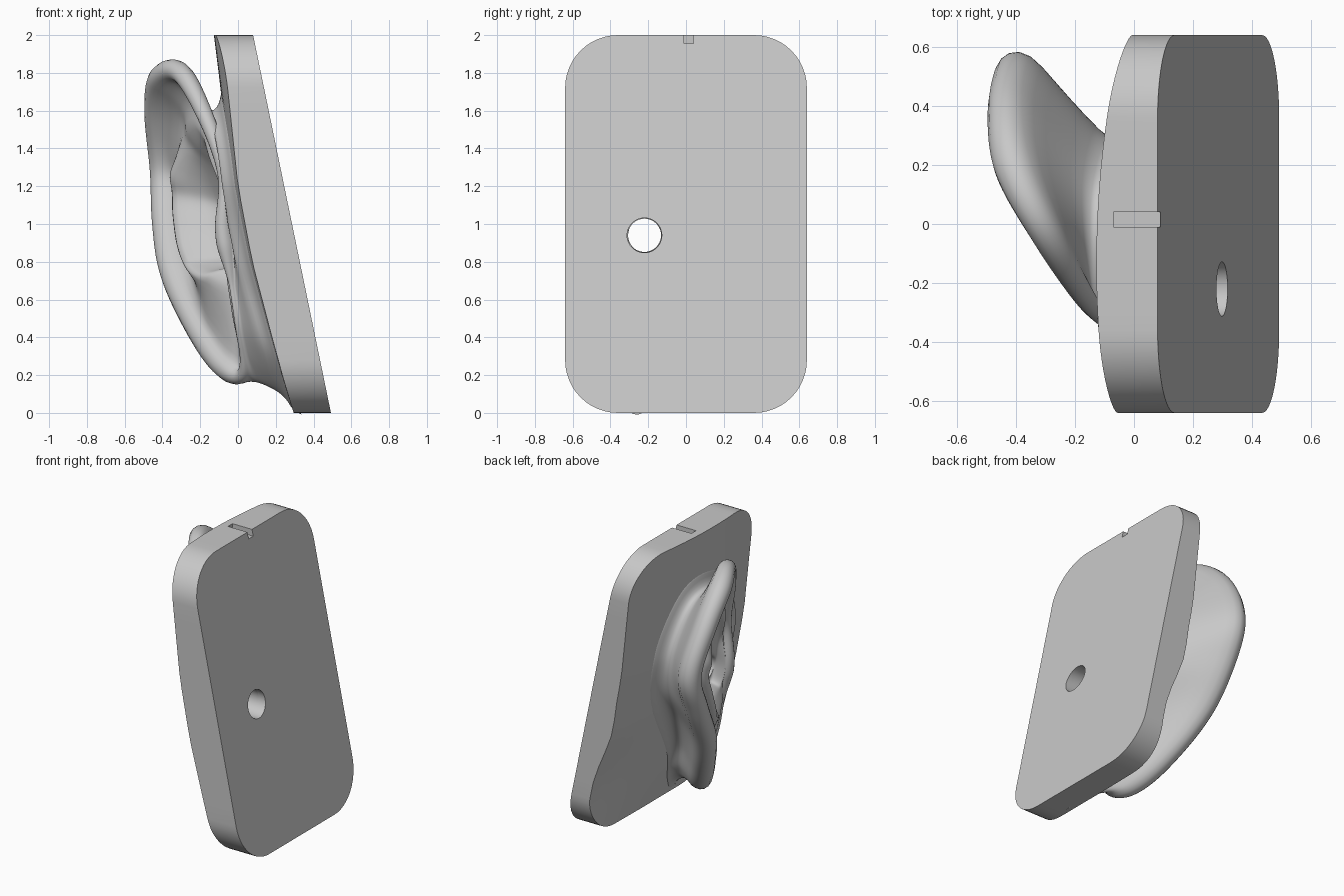
import bpy, bmesh, math
from mathutils import Vector

if "Cube" in bpy.data.objects:
    bpy.data.objects.remove(bpy.data.objects["Cube"])

grey = bpy.data.materials.new("plain grey")
grey.use_nodes = True
grey.diffuse_color = (0.58, 0.58, 0.58, 1)
grey.node_tree.nodes["Principled BSDF"].inputs["Base Color"].default_value = (0.58, 0.58, 0.58, 1)

HALF_W, CORNER = 0.64, 0.28
CANAL = Vector((0, -0.22, 0.94))
EDGE = [(0, 0.295), (0.2, 0.235), (0.4, 0.18), (0.8, 0.075), (1.2, 0), (1.72, -0.055), (2, -0.09)]


def clamp(v):
    return min(1, max(0, v))


def back_x(z):
    return 0.08 + 0.206 * (2 - z)


def face_x(y, z):
    """Bowed side of the slab that carries the ear, hollowed low at the rear."""
    z = min(max(z, 0), 2)
    for (z0, x0), (z1, x1) in zip(EDGE, EDGE[1:]):
        if z <= z1:
            x = x0 + (x1 - x0) * (z - z0) / (z1 - z0)
            break
    s = y / HALF_W
    hollow = 0.07 * max(0, s) ** 2 * math.cos(math.pi / 2 * min(1, abs(z - 0.35) / 0.5)) ** 2
    return x + min(1, z) * (0.025 * (s + 1) - 0.06 * (1 - s * s)) + hollow


def loft(name, rings, cap_start=False, cap_end=False):
    bm = bmesh.new()
    rows = [[bm.verts.new(p) for p in ring] for ring in rings]
    n = len(rows[0])
    for a, b in zip(rows, rows[1:]):
        for i in range(n):
            j = (i + 1) % n
            bm.faces.new((a[i], a[j], b[j], b[i]))
    if cap_start:
        bm.faces.new(rows[0][::-1])
    if cap_end:
        bm.faces.new(rows[-1])
    bmesh.ops.recalc_face_normals(bm, faces=bm.faces)
    mesh = bpy.data.meshes.new(name)
    bm.to_mesh(mesh)
    bm.free()
    obj = bpy.data.objects.new(name, mesh)
    bpy.context.collection.objects.link(obj)
    mesh.materials.append(grey)
    return obj


def activate(obj):
    bpy.ops.object.select_all(action="DESELECT")
    obj.select_set(True)
    bpy.context.view_layer.objects.active = obj


# Slab: rounded rectangle outline, flat on one side and bowed on the other
outline = []
for k, (sy, sz) in enumerate([(1, 1), (-1, 1), (-1, -1), (1, -1)]):
    cy, cz = sy * (HALF_W - CORNER), 1 + sz * (1 - CORNER)
    for i in range(13):
        a = math.pi / 2 * (k + i / 12)
        outline.append((cy + CORNER * math.cos(a), cz + CORNER * math.sin(a)))
    # extra points along the straight edge that follows
    ny, nz = [(-1, 1), (-1, -1), (1, -1), (1, 1)][k]
    py, pz = outline[-1]
    ey = py if k % 2 else ny * (HALF_W - CORNER)
    ez = 1 + nz * (1 - CORNER) if k % 2 else pz
    for i in range(1, 12):
        outline.append((py + (ey - py) * i / 12, pz + (ez - pz) * i / 12))

rings = [[(back_x(z), y, z) for y, z in outline]]
for scale in [1, 0.9, 0.8, 0.65, 0.5, 0.35, 0.2, 0.05]:
    pts = [(y * scale, 1 + (z - 1) * scale) for y, z in outline]
    rings.append([(face_x(y, z), y, z) for y, z in pts])
slab = loft("slab", rings, True, True)


def cut(target, cutter):
    cutter.hide_render = True
    activate(target)
    mod = target.modifiers.new("cut", "BOOLEAN")
    mod.operation = "DIFFERENCE"
    mod.solver = "EXACT"
    mod.object = cutter
    bpy.ops.object.modifier_apply(modifier=mod.name)
    bpy.data.objects.remove(cutter)


# Canal hole and alignment slot
bpy.ops.mesh.primitive_cylinder_add(vertices=48, radius=0.092, depth=2, location=CANAL,
                                    rotation=(0, math.pi / 2, 0))
cut(slab, bpy.context.object)
bpy.ops.mesh.primitive_cube_add(size=1, location=(0.08, 0.015, 2.005))
bpy.context.object.scale = (0.3, 0.05, 0.1)
cut(slab, bpy.context.object)
activate(slab)
bpy.ops.object.shade_smooth_by_angle(angle=math.radians(30))

# Ear guide: rim x, y, z, then the neck that joins it to the slab, y, z
GUIDE = [
    (-0.08, -0.35, 0.97, -0.42, 0.98),
    (-0.07, -0.34, 1.25, -0.42, 1.25),
    (-0.16, -0.25, 1.54, -0.31, 1.48),
    (-0.30, -0.03, 1.80, -0.10, 1.58),
    (-0.41, 0.20, 1.77, 0.08, 1.56),
    (-0.43, 0.40, 1.57, 0.20, 1.42),
    (-0.40, 0.52, 1.28, 0.27, 1.20),
    (-0.39, 0.43, 1.02, 0.23, 0.95),
    (-0.35, 0.28, 0.75, 0.08, 0.70),
    (-0.23, 0.12, 0.48, -0.06, 0.45),
    (-0.08, -0.06, 0.25, -0.14, 0.24),
    (0.03, -0.20, 0.21, -0.25, 0.13),
    (0.00, -0.33, 0.45, -0.43, 0.36),
    (-0.04, -0.35, 0.72, -0.44, 0.70),
]


def spline(t):
    """Closed smooth curve through the guide rows."""
    n = len(GUIDE)
    i, f = int(t) % n, t % 1
    a, b, c, d = (Vector(GUIDE[(i + k) % n]) for k in (-1, 0, 1, 2))
    return b + (c - a) * (f / 2) + (a * 2 - b * 5 + c * 4 - d) * (f * f / 2) \
        + (b * 3 - a - c * 3 + d) * (f ** 3 / 2)


# Bowl steps from rim to canal: fraction inward, fraction inward at lobe, height
BOWL = [(0.12, 0.15, 0.78), (0.22, 0.4, 0.84), (0.31, 0.6, 0.97), (0.39, 0.7, 0.92),
        (0.46, 0.78, 0.4), (0.56, 0.84, 0.1), (0.8, 0.92, 0.0), (0.96, 0.97, 0.0)]
n_axis = Vector((-0.93, -0.37, 0))
COUNT = 84
sections = []
for s in range(COUNT):
    row = spline(s * len(GUIDE) / COUNT)
    ahead = spline(s * len(GUIDE) / COUNT + 0.1)
    rim = Vector(row[:3])
    u = Vector((ahead - row)[:3]).cross(n_axis).normalized()
    r = min(0.075, 0.035 + 0.12 * max(0, face_x(rim.y, rim.z) - rim.x))
    # the roll dies out towards the cheek below the canal
    cheek = clamp((-0.12 - rim.y) / 0.15) * clamp((0.88 - rim.z) / 0.2)
    r *= 1 - 0.7 * cheek

    # back of the ear: flared foot, neck, then the underside of the rim
    neck = Vector((0, row[3], row[4]))
    flare = Vector((0, row[3] + 0.08, row[4] - 0.95)).normalized()
    sec = []
    for spread, lift in [(0.14, -0.04), (0.12, 0.0), (0.07, 0.01), (0.03, 0.03), (0.0, 0.07)]:
        p = neck + flare * spread
        p.x = face_x(p.y, p.z) - lift
        sec.append(p)
    behind = rim + u * r * 0.6 - n_axis * r * 0.9
    sec += [sec[-1].lerp(behind, 0.35) - u * r * 0.1, sec[-1].lerp(behind, 0.7) - u * r * 0.15]

    # rolled rim
    lip = rim - u * r
    sec += [behind, rim + u * r, rim + u * r * 0.6 + n_axis * r * 0.8,
            rim - u * r * 0.2 + n_axis * r, rim - u * r * 0.8 + n_axis * r * 0.6, lip]

    # bowl and canal
    out = Vector((0, rim.y - CANAL.y, rim.z - CANAL.z)).normalized()
    mouth = CANAL + out * 0.088
    lobe = clamp((0.7 - rim.z) / 0.3)
    top = clamp((rim.z - 1.4) / 0.3)
    for f, f_lobe, h in BOWL:
        p = lip.lerp(mouth, f + (f_lobe - f) * max(lobe, cheek))
        floor = min(face_x(p.y, p.z) - 0.025, 0.2)
        if h > 0.5:
            h += (1.05 + 0.35 * cheek - h) * 0.8 * max(lobe, cheek) - 1.1 * f * top
        sec.append(Vector((floor + (min(lip.x, floor) - floor) * h, p.y, p.z)))
    for x in (0.0, 0.06, 0.25):
        sec.append(Vector((x, mouth.y, mouth.z)))
    sections.append(sec)

# Ear: one continuous skin from the slab over the rim into the canal
ear = loft("ear", list(zip(*sections)))
activate(ear)
sub = ear.modifiers.new("smooth", "SUBSURF")
sub.levels = sub.render_levels = 1
bpy.ops.object.modifier_apply(modifier=sub.name)
bpy.ops.object.shade_smooth()
